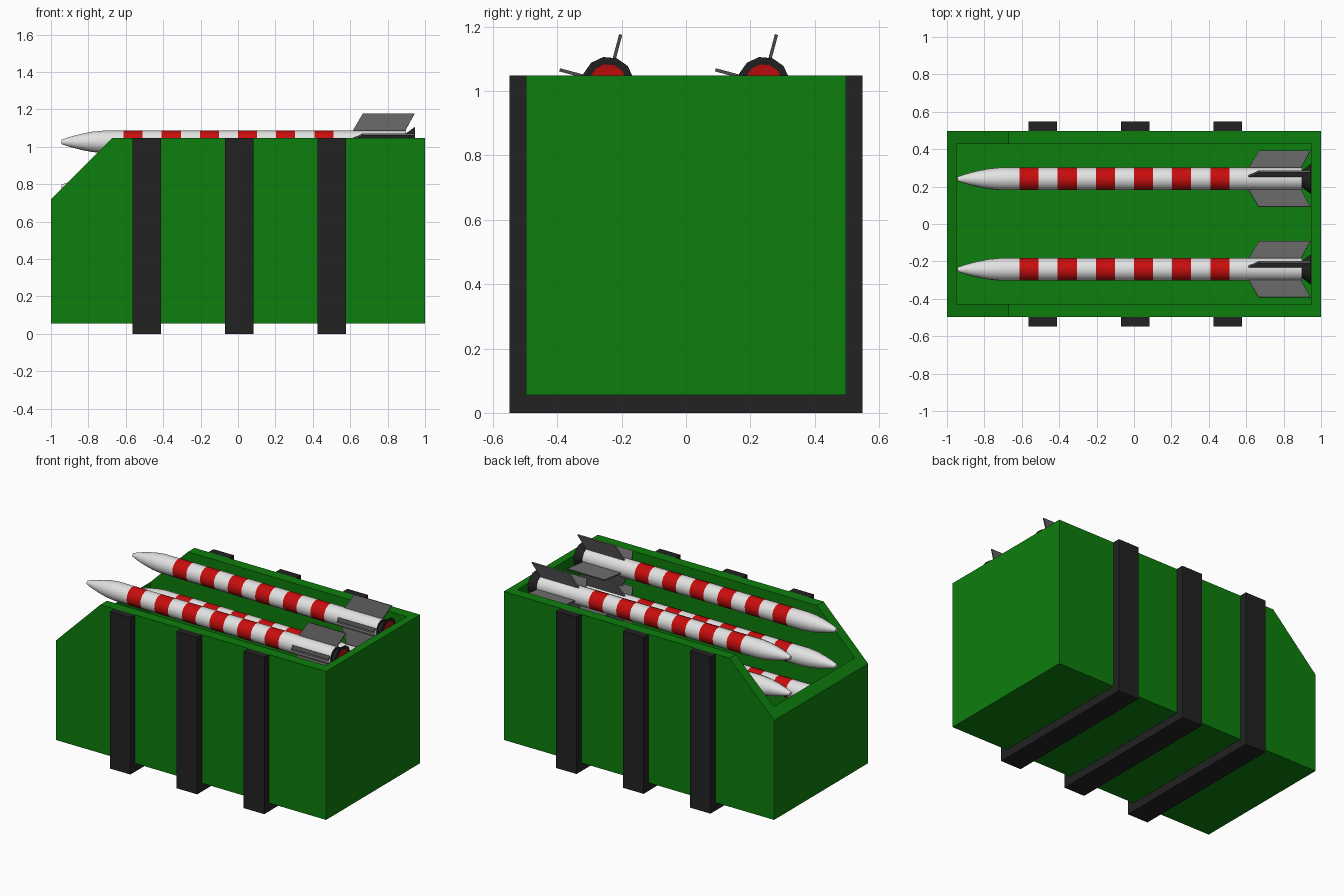
import bpy, bmesh, math
from mathutils import Matrix

cube = bpy.data.objects.get("Cube")
if cube:
    bpy.data.objects.remove(cube, do_unlink=True)


def material(name, rgb):
    m = bpy.data.materials.new(name)
    m.use_nodes = True
    m.diffuse_color = (*rgb, 1)
    bsdf = m.node_tree.nodes["Principled BSDF"]
    bsdf.inputs["Base Color"].default_value = (*rgb, 1)
    bsdf.inputs["Roughness"].default_value = 0.7
    return m


GREEN = material("crate green", (0.004, 0.21, 0.004))
BLACK = material("strap black", (0.016, 0.016, 0.016))
WHITE = material("body white", (0.76, 0.76, 0.76))
RED = material("stripe red", (0.58, 0.004, 0.004))
GREY = material("fin grey", (0.125, 0.125, 0.125))


def to_object(bm, name, mats):
    bmesh.ops.recalc_face_normals(bm, faces=bm.faces[:])
    mesh = bpy.data.meshes.new(name)
    bm.to_mesh(mesh)
    bm.free()
    for m in mats:
        mesh.materials.append(m)
    ob = bpy.data.objects.new(name, mesh)
    bpy.context.collection.objects.link(ob)
    return ob


def prism(bm, points, to_3d, lo, hi, mat=0):
    """Extrude a 2D outline between lo and hi; to_3d(u, v, depth) places it."""
    rings = [[bm.verts.new(to_3d(u, v, d)) for u, v in points] for d in (lo, hi)]
    n = len(points)
    faces = [bm.faces.new(rings[0]), bm.faces.new(rings[1])]
    for i in range(n):
        j = (i + 1) % n
        faces.append(bm.faces.new((rings[0][i], rings[0][j], rings[1][j], rings[1][i])))
    for f in faces:
        f.material_index = mat
    return rings[0] + rings[1]


# Crate: side outline with a sloped front corner, hollowed out
TOP, BASE, HALF_Y = 1.048, 0.055, 0.497
bm = bmesh.new()
outline = [(-1, BASE), (1, BASE), (1, TOP), (-0.67, TOP), (-1, 0.72)]
prism(bm, outline, lambda u, v, d: (u, d, v), -HALF_Y, HALF_Y)
crate = to_object(bm, "crate", [GREEN])

bm = bmesh.new()
inner = [(-0.948, 0.105), (0.948, 0.105), (0.948, 1.5), (-0.948, 1.5)]
prism(bm, inner, lambda u, v, d: (u, d, v), -0.428, 0.428)
cutter = to_object(bm, "crate_cutter", [GREEN])
cutter.hide_render = True

cut = crate.modifiers.new("hollow", "BOOLEAN")
cut.operation, cut.solver, cut.object = "DIFFERENCE", "EXACT", cutter
graph = bpy.context.evaluated_depsgraph_get()
hollow = bpy.data.meshes.new_from_object(crate.evaluated_get(graph))
crate.modifiers.clear()
crate.data = hollow
bpy.data.objects.remove(cutter, do_unlink=True)

# Straps: U-shaped bands around the sides and underside
OUT = 0.548
band = [(-OUT, TOP), (-OUT, 0), (OUT, 0), (OUT, TOP),
        (HALF_Y, TOP), (HALF_Y, BASE), (-HALF_Y, BASE), (-HALF_Y, TOP)]
for name, x in (("front", -0.489), ("middle", 0.006), ("rear", 0.502)):
    bm = bmesh.new()
    prism(bm, band, lambda u, v, d: (d, u, v), x - 0.076, x + 0.076)
    to_object(bm, name + "_strap", [BLACK])

# Missile: lathed profile of (x, radius, material of the section that follows)
W, R, K, G = range(4)
SIDES, RAD = 12, 0.061
profile = [(-0.945, 0.0, W), (-0.943, 0.012, W), (-0.9, 0.027, W), (-0.84, 0.043, W),
           (-0.78, 0.055, W), (-0.72, RAD, W)]
for i in range(6):
    start = -0.612 + 0.204 * i
    profile += [(start, RAD, R), (start + 0.102, RAD, W)]
# Flared nozzle with a red throat
profile += [(0.897, RAD, K), (0.897, 0.045, K), (0.945, 0.081, K),
            (0.945, 0.058, R), (0.905, 0.0, R)]

bm = bmesh.new()
previous = None
for x, r, mat in profile:
    if r == 0:
        ring = [bm.verts.new((x, 0, 0))] * SIDES
    else:
        angles = [math.radians(10) + math.tau * k / SIDES for k in range(SIDES)]
        ring = [bm.verts.new((x, r * math.cos(a), r * math.sin(a))) for a in angles]
    if previous:
        for k in range(SIDES):
            j = (k + 1) % SIDES
            corners = (previous[k], previous[j], ring[j], ring[k])
            f = bm.faces.new(list(dict.fromkeys(corners)))
            f.material_index = section
    previous, section = ring, mat

# Four swept fins
fin = [(0.61, 0.055), (0.667, 0.155), (0.943, 0.155), (0.89, 0.055)]
for k in range(4):
    verts = prism(bm, fin, lambda u, v, d: (u, d, v), -0.005, 0.005, G)
    turn = Matrix.Rotation(math.radians(-15 + 90 * k), 3, "X")
    bmesh.ops.rotate(bm, verts=verts, cent=(0, 0, 0), matrix=turn)
missile = to_object(bm, "missile", [WHITE, RED, BLACK, GREY])

bpy.ops.object.select_all(action="DESELECT")
missile.select_set(True)
bpy.context.view_layer.objects.active = missile
bpy.ops.object.shade_smooth_by_angle(angle=math.radians(40))

# Stack of missiles: two columns, four layers
for layer in range(4):
    for side, y in (("right", -0.243), ("left", 0.241)):
        first = layer == 0 and side == "right"
        ob = missile if first else missile.copy()
        if not first:
            bpy.context.collection.objects.link(ob)
        ob.name = f"missile_{side}_{layer + 1}"
        ob.location = (0, y, 1.026 - 0.24 * layer)
